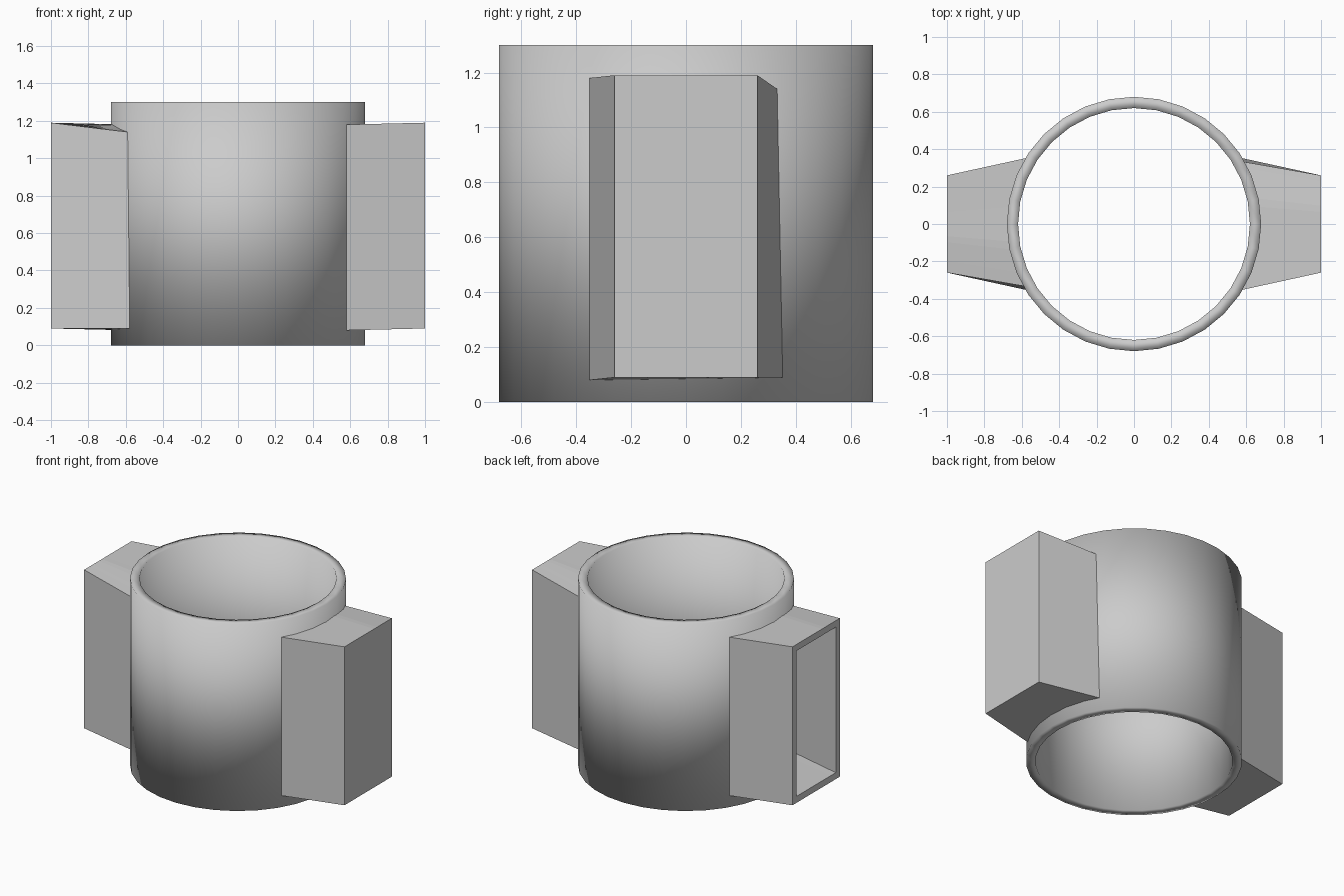
import bpy, bmesh
from math import sin, cos, pi, radians
from mathutils import Matrix

cube = bpy.data.objects.get("Cube")
if cube:
    bpy.data.objects.remove(cube)

grey = bpy.data.materials.new("light_grey")
grey.use_nodes = True
colour = (0.6, 0.6, 0.6, 1)
grey.diffuse_color = colour
grey.node_tree.nodes["Principled BSDF"].inputs["Base Color"].default_value = colour

R_OUT, R_IN, HEIGHT, SEGMENTS = 0.68, 0.62, 1.3, 32
STEPS = 16


def finish(name, bm, smooth):
    bmesh.ops.recalc_face_normals(bm, faces=bm.faces)
    for f in bm.faces:
        f.smooth = smooth
    mesh = bpy.data.meshes.new(name)
    bm.to_mesh(mesh)
    bm.free()
    mesh.materials.append(grey)
    obj = bpy.data.objects.new(name, mesh)
    bpy.context.collection.objects.link(obj)


# Round open sleeve, shaded smoothly over its rims
def sleeve():
    bm = bmesh.new()
    profile = [(R_OUT, 0), (R_OUT, HEIGHT), (R_IN, HEIGHT), (R_IN, 0)]
    rings = []
    for i in range(SEGMENTS):
        a = 2 * pi * i / SEGMENTS
        rings.append([bm.verts.new((r * cos(a), r * sin(a), z)) for r, z in profile])
    for i, ring in enumerate(rings):
        after = rings[(i + 1) % SEGMENTS]
        for k in range(4):
            bm.faces.new((ring[k], after[k], after[k - 3], ring[k - 3]))
    finish("sleeve", bm, True)


# Tapered four-sided shell running from a flat end to the sleeve wall
def shell(bm, inset):
    top, bottom = [], []
    half = 0.26 - inset
    spread = radians(31.5) - inset / R_OUT
    for i in range(STEPS + 1):
        t = 2 * i / STEPS - 1
        droop = max(0, t - 0.3) / 0.7
        for row, z_end, z_in, a in (
                (top, 1.19 - inset, 1.18 - inset - 0.04 * droop, spread * t - 0.035 * droop),
                (bottom, 0.09 + inset, 0.08 + inset + 0.005 * (t + 1), spread * t)):
            end = bm.verts.new((1, half * t, z_end))
            wall = bm.verts.new((0.675 * cos(a), 0.675 * sin(a), z_in))
            row.append((end, wall))
    for row in (top, bottom):
        for p, q in zip(row, row[1:]):
            bm.faces.new((p[0], q[0], q[1], p[1]))
    for k in (0, -1):
        bm.faces.new((*top[k], *reversed(bottom[k])))
    return [p[0] for p in top] + [p[0] for p in reversed(bottom)]


def side_block(name, turn, hollow):
    bm = bmesh.new()
    rim = shell(bm, 0)
    if hollow:
        # Frame around the opening
        inner = shell(bm, 0.045)
        for i in range(len(rim)):
            bm.faces.new((rim[i - 1], rim[i], inner[i], inner[i - 1]))
    else:
        bm.faces.new(rim)
    bm.transform(Matrix.Rotation(turn, 4, "Z"))
    finish(name, bm, False)


sleeve()
side_block("closed_side_block", 0, False)
side_block("open_side_block", pi, True)
